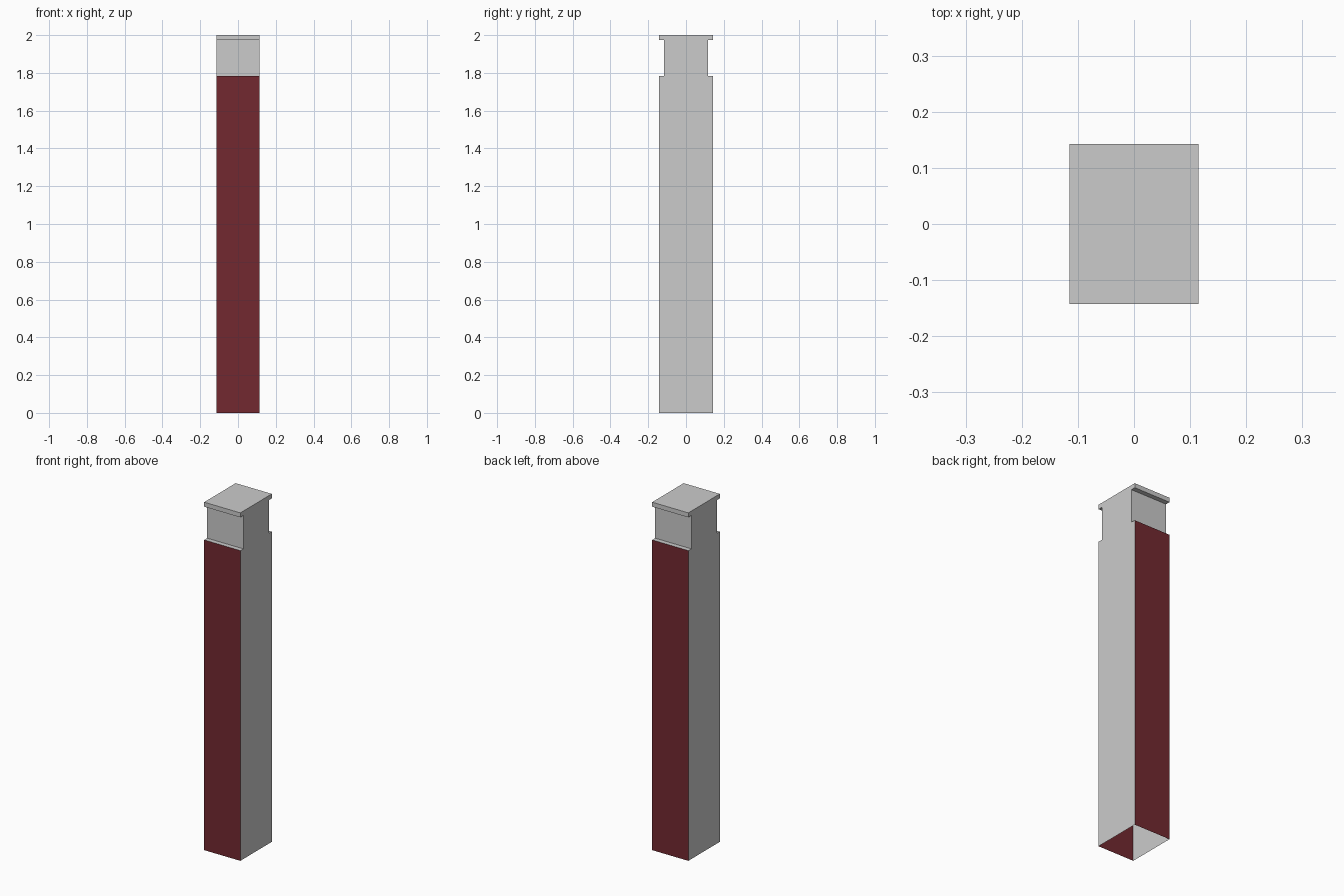
import bpy, bmesh

if "Cube" in bpy.data.objects:
    bpy.data.objects.remove(bpy.data.objects["Cube"])

HALF_X = 0.115
OUT_Y, NECK_Y = 0.143, 0.116
Z_SHAFT, Z_CAP, Z_TOP = 1.783, 1.974, 2.0


def make_object(name, bm, material=None):
    mesh = bpy.data.meshes.new(name)
    bm.to_mesh(mesh)
    bm.free()
    if material:
        mesh.materials.append(material)
    obj = bpy.data.objects.new(name, mesh)
    bpy.context.collection.objects.link(obj)
    return obj


red = bpy.data.materials.new("dark_red")
red.diffuse_color = (0.17, 0.022, 0.03, 1)
red.use_nodes = True
red.node_tree.nodes["Principled BSDF"].inputs["Base Color"].default_value = red.diffuse_color

# Grey body: side profile swept across x, open at the bottom and behind the panels
right_half = [(OUT_Y, 0), (OUT_Y, Z_SHAFT), (NECK_Y, Z_SHAFT),
              (NECK_Y, Z_CAP), (OUT_Y, Z_CAP), (OUT_Y, Z_TOP)]
profile = right_half + [(-y, z) for y, z in reversed(right_half)]
bm = bmesh.new()
right = [bm.verts.new((HALF_X, y, z)) for y, z in profile]
left = [bm.verts.new((-HALF_X, y, z)) for y, z in profile]
bm.faces.new(right)
bm.faces.new(left[::-1])
for i in range(1, len(profile) - 2):
    bm.faces.new((right[i + 1], right[i], left[i], left[i + 1]))
make_object("pillar_body", bm)

# Red panels on the front and back of the shaft
for name, s in (("front_panel", -1), ("back_panel", 1)):
    bm = bmesh.new()
    corners = [(s * -HALF_X, 0), (s * HALF_X, 0),
               (s * HALF_X, Z_SHAFT), (s * -HALF_X, Z_SHAFT)]
    bm.faces.new([bm.verts.new((-x, s * OUT_Y, z)) for x, z in corners])
    make_object(name, bm, red)
